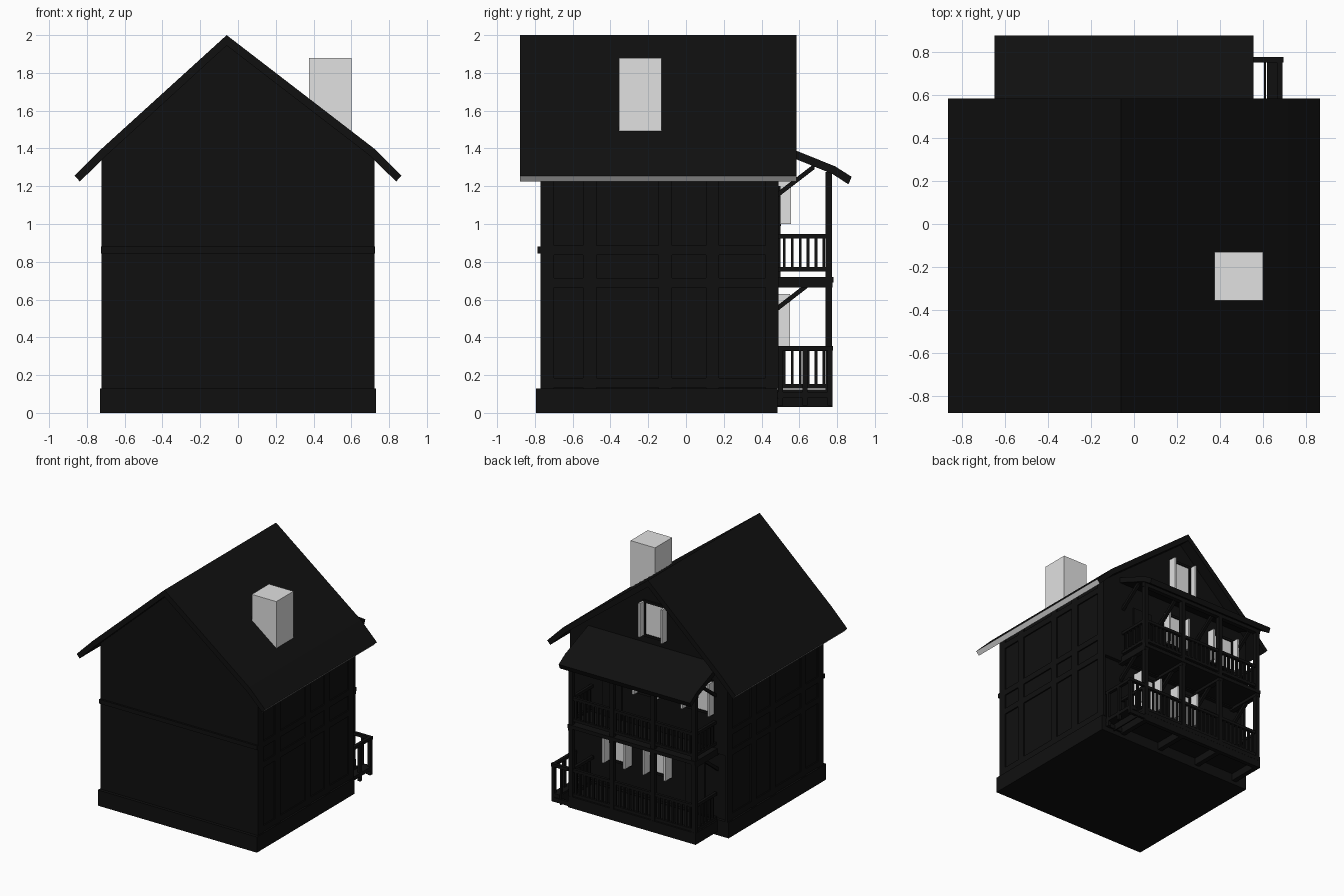
import bpy, bmesh, math
from mathutils import Vector

if "Cube" in bpy.data.objects:
    bpy.data.objects.remove(bpy.data.objects["Cube"])


def material(name, rgb):
    m = bpy.data.materials.new(name)
    m.diffuse_color = (*rgb, 1)
    m.use_nodes = True
    m.node_tree.nodes["Principled BSDF"].inputs["Base Color"].default_value = m.diffuse_color
    return m


BLACK = material("charcoal black", (0.005, 0.005, 0.005))
GREY = material("light grey", (0.75, 0.75, 0.75))


def finish(name, bm, *mats):
    bmesh.ops.recalc_face_normals(bm, faces=bm.faces)
    me = bpy.data.meshes.new(name)
    bm.to_mesh(me)
    bm.free()
    for m in mats:
        me.materials.append(m)
    ob = bpy.data.objects.new(name, me)
    bpy.context.collection.objects.link(ob)
    return ob


def add_box(bm, x0, x1, y0, y1, z0, z1):
    vs = bmesh.ops.create_cube(bm, size=1)["verts"]
    for v in vs:
        v.co = Vector(((x0 + x1) / 2 + v.co.x * (x1 - x0),
                       (y0 + y1) / 2 + v.co.y * (y1 - y0),
                       (z0 + z1) / 2 + v.co.z * (z1 - z0)))


def boxes(name, mat, items):
    bm = bmesh.new()
    for b in items:
        add_box(bm, *b)
    return finish(name, bm, mat)


def add_prism(bm, pts, a, b, axis):
    """Extrude a profile along x (profile y,z) or along y (profile x,z)."""
    def at(p, t):
        return (t, p[0], p[1]) if axis == "x" else (p[0], t, p[1])
    lo = [bm.verts.new(at(p, a)) for p in pts]
    hi = [bm.verts.new(at(p, b)) for p in pts]
    n = len(pts)
    bm.faces.new(lo)
    bm.faces.new(hi)
    for i in range(n):
        bm.faces.new((lo[i], lo[(i + 1) % n], hi[(i + 1) % n], hi[i]))


def prism(name, pts, a, b, axis, *mats):
    bm = bmesh.new()
    add_prism(bm, pts, a, b, axis)
    return finish(name, bm, *mats)


# house body: plinth, recessed ground floor, upper floor with gable
boxes("plinth", BLACK, [(-.73, .73, -.795, .485, 0, .13)])
boxes("ground_floor", BLACK, [(-.712, .712, -.77, .46, .13, .69)])
prism("upper_floor", [(-.712, .68), (.712, .68), (.712, 1.36), (-.06, 1.96), (-.712, 1.36)],
      -.77, .49, "y", BLACK)
boxes("front_band", BLACK, [(-.725, .725, -.785, -.76, .845, .88)])

# timber framing on both side walls
timber = []
for s in (-1, 1):
    x0, x1 = sorted((s * .70, s * .722))
    for y in (-.735, -.51, -.11, .14, .455):
        timber.append((x0, x1, y - .035, y + .035, .13, 1.36))
    for z in (.16, .69, .86, 1.28):
        timber.append((x0, x1, -.77, .49, z - .025, z + .025))
boxes("side_timbers", BLACK, timber)

# main roof with kicked eaves; the cut eave ends are grey
roof = prism("main_roof",
             [(-.865, 1.255), (-.72, 1.4), (-.06, 2), (.72, 1.4), (.865, 1.255),
              (.837, 1.225), (.70, 1.36), (-.06, 1.945), (-.70, 1.36), (-.837, 1.225)],
             -.88, .585, "y", BLACK, GREY)
for f in roof.data.polygons:
    if abs(f.center.x) > .845 and f.normal.z < -.2:
        f.material_index = 1
boxes("chimney", GREY, [(.375, .60, -.355, -.13, 1.46, 1.88)])

# porch roof
prism("porch_roof", [(.48, 1.43), (.79, 1.305), (.877, 1.25), (.86, 1.21), (.775, 1.265), (.48, 1.385)],
      -.65, .555, "x", BLACK)

# porch posts, top beam and braces
POSTS = [.52, .143, -.233, -.61]
R = .018
boxes("porch_posts", BLACK, [(x - R, x + R, .738, .774, .03, 1.27) for x in POSTS])
boxes("porch_top_beam", BLACK, [(-.63, .54, .738, .774, 1.235, 1.275)])
bm = bmesh.new()
for x in POSTS:
    for (ya, za), (yb, zb) in (((.46, .52), (.68, .69)), ((.485, 1.14), (.68, 1.29))):
        add_prism(bm, [(ya, za), (yb, zb), (yb, zb + .03), (ya, za + .03)], x - .012, x + .012, "x")
finish("porch_braces", bm, BLACK)

# decks: floor, edge beams and joists
boxes("upper_deck", BLACK, [(-.63, .54, .45, .78, .69, .72)]
      + [(x - .02, x + .02, .45, .775, .665, .70) for x in POSTS])
boxes("lower_deck", BLACK, [(-.63, .54, .45, .775, .09, .125),
                            (-.63, .54, .74, .774, .03, .10)]
      + [(x - .02, x + .02, .47, .774, .03, .10) for x in POSTS])

# side landing with its open railing
boxes("landing", BLACK, [(.62, .69, .48, .775, .08, .11), (.605, .615, .48, .775, .03, .11),
                         (.54, .69, .755, .775, .04, .075), (.54, .69, .48, .50, .04, .075)])
boxes("landing_railing", BLACK, [(.54, .695, .752, .778, .33, .355), (.665, .69, .48, .778, .33, .355)]
      + [(.665, .69, y - .013, y + .013, .04, .335) for y in (.50, .63, .762)]
      + [(.60, .615, .757, .773, .08, .335)])


# railings: rails and balusters on the front and both ends
def railing(name, low, top):
    b = []
    for z in (low, top):
        b.append((-.61, .52, .745, .767, z - .012, z + .012))
        for x in (POSTS[0], POSTS[-1]):
            b.append((x - .012, x + .012, .48, .76, z - .012, z + .012))
    n = 28
    for i in range(1, n):
        x = -.61 + 1.13 * i / n
        b.append((x - .008, x + .008, .748, .764, low, top))
    for x in (POSTS[0], POSTS[-1]):
        for i in range(6):
            y = .52 + .042 * i
            b.append((x - .007, x + .007, y - .007, y + .007, low, top))
    boxes(name, BLACK, b)


railing("lower_railing", .14, .34)
railing("upper_railing", .76, .935)


# windows: grey pane, dark frame and grey shutters folded straight out
def window(name, x, half, wall, z0, z1, depth):
    boxes(name + "_pane", GREY, [(x - half, x + half, wall - .01, wall + .006, z0, z1)])
    boxes(name + "_frame", BLACK,
          [(x - half - .015, x + half + .015, wall - .01, wall + .014, z - .01, z + .01) for z in (z0, z1)]
          + [(x + s * half - .01, x + s * half + .01, wall - .01, wall + .014, z0, z1) for s in (-1, 1)])
    boxes(name + "_shutters", GREY,
          [(x + s * (half + .012) - .008, x + s * (half + .012) + .008, wall, wall + depth, z0, z1)
           for s in (-1, 1)])


window("ground_window_right", .28, .085, .46, .355, .63, .09)
window("ground_window_middle", -.09, .085, .46, .355, .63, .09)
window("balcony_window_middle", .0, .085, .49, 1.0, 1.27, .065)
window("balcony_window_left", -.47, .11, .49, 1.0, 1.27, .065)
window("attic_window", -.06, .09, .49, 1.49, 1.77, .065)

# doors in the porch wall
boxes("doors", BLACK, [(-.50, -.32, .45, .472, .13, .58), (.24, .42, .48, .50, .72, 1.2)])
